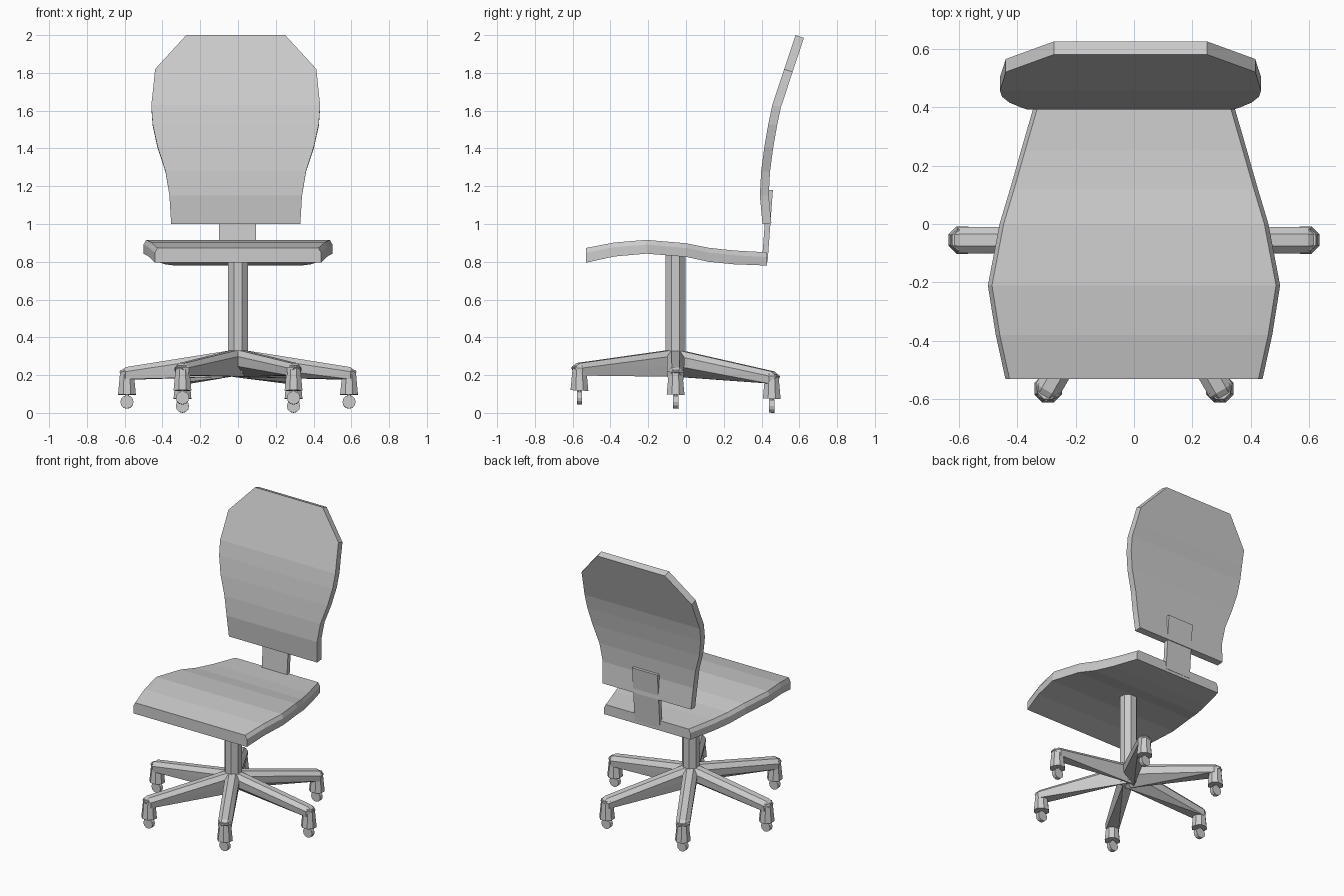
import bpy, bmesh, math
from mathutils import Matrix, Vector

old = bpy.data.objects.get("Cube")
if old:
    bpy.data.objects.remove(old)

GREY = (0.6, 0.6, 0.6, 1)
mat = bpy.data.materials.new("light grey")
mat.use_nodes = True
mat.diffuse_color = GREY
mat.node_tree.nodes["Principled BSDF"].inputs["Base Color"].default_value = GREY


def finish(bm, name):
    bmesh.ops.recalc_face_normals(bm, faces=bm.faces)
    mesh = bpy.data.meshes.new(name)
    bm.to_mesh(mesh)
    bm.free()
    mesh.materials.append(mat)
    obj = bpy.data.objects.new(name, mesh)
    bpy.context.collection.objects.link(obj)
    return obj


def loft(name, rings):
    """Skin closed rings of equal length and cap both ends."""
    bm = bmesh.new()
    rows = [[bm.verts.new(p) for p in ring] for ring in rings]
    n = len(rows[0])
    for a, b in zip(rows, rows[1:]):
        for i in range(n):
            j = (i + 1) % n
            bm.faces.new((a[i], a[j], b[j], b[i]))
    bm.faces.new(rows[0])
    bm.faces.new(rows[-1])
    return finish(bm, name)


def frustum(name, x, y, z0, z1, r0, r1, sides=8):
    def ring(r, z):
        turns = [math.tau * (i + 0.5) / sides for i in range(sides)]
        return [(x + r * math.cos(a), y + r * math.sin(a), z) for a in turns]
    return loft(name, [ring(r0, z0), ring(r1, z1)])


# Seat: cross-sections along y with a chamfered upper rim
seat = [  # y, half width, top z, bottom z
    (-0.53, 0.44, 0.873, 0.795), (-0.38, 0.473, 0.902, 0.828),
    (-0.21, 0.50, 0.916, 0.843), (0.0, 0.46, 0.898, 0.826),
    (0.12, 0.424, 0.874, 0.80), (0.25, 0.387, 0.86, 0.787),
    (0.43, 0.335, 0.85, 0.78)]
loft("seat", [[(-w, y, b), (-w, y, t - 0.025), (-w + 0.014, y, t),
               (w - 0.014, y, t), (w, y, t - 0.025), (w, y, b)]
              for y, w, t, b in seat])

# Backrest: curved panel with a shaped outline
BACK_X = -0.012
back = [  # half width, front y, z
    (0.342, 0.405, 1.0), (0.351, 0.391, 1.15), (0.372, 0.398, 1.28),
    (0.414, 0.415, 1.41), (0.44, 0.436, 1.53), (0.447, 0.457, 1.63),
    (0.437, 0.487, 1.72), (0.427, 0.52, 1.82), (0.262, 0.58, 2.0)]
rings = []
for i, (w, y, z) in enumerate(back):
    lo, hi = back[max(i - 1, 0)], back[min(i + 1, len(back) - 1)]
    normal = Vector((hi[2] - lo[2], lo[1] - hi[1])).normalized() * 0.047
    yb, zb = y + normal.x, z + normal.y
    rings.append([(BACK_X - w, y, z), (BACK_X + w, y, z),
                  (BACK_X + w, yb, zb), (BACK_X - w, yb, zb)])
loft("backrest", rings)

# Support plate joining seat and backrest
loft("back_support", [[(-0.1, y, z), (0.096, y, z), (0.096, y + 0.03, z),
                       (-0.1, y + 0.03, z)]
                      for y, z in ((0.402, 0.80), (0.43, 1.18))])

# Column
BASE_Y = -0.055
frustum("column", 0, BASE_Y, 0.21, 0.85, 0.057, 0.057)


# Base: six legs with foot sockets and casters, pitched slightly
def leg(name, angle):
    def section(r, top, mid, low, half):
        return [(r, s * half * k, z) for s in (-1, 1)
                for k, z in ((0.45, top), (1, mid), (0.9, low))]
    points = section(0, 0.345, 0.315, 0.26, 0.047)
    points += section(0.595, 0.25, 0.225, 0.185, 0.045)
    points += [(0.628, -0.018, 0.225), (0.628, 0.018, 0.225), (0, 0.035, 0.2)]
    bm = bmesh.new()
    for p in points:
        bm.verts.new(p)
    hull = bmesh.ops.convex_hull(bm, input=bm.verts)
    spare = [v for v in hull["geom_interior"] if isinstance(v, bmesh.types.BMVert)]
    bmesh.ops.delete(bm, geom=spare, context="VERTS")
    turn = Matrix.Translation((0, BASE_Y, 0)) @ Matrix.Rotation(angle, 4, "Z")
    bmesh.ops.transform(bm, matrix=turn, verts=bm.verts)
    return finish(bm, name)


def caster_wheel(name, x, y):
    turns = [math.tau * i / 12 for i in range(12)]
    return loft(name, [[(x + 0.035 * math.cos(a), y + d, 0.066 + 0.035 * math.sin(a))
                        for a in turns] for d in (-0.014, 0.014)])


for i in range(6):
    angle = i * math.pi / 3
    x, y = 0.588 * math.cos(angle), BASE_Y + 0.588 * math.sin(angle)
    parts = [leg(f"leg_{i + 1}", angle),
             frustum(f"foot_socket_{i + 1}", x, y, 0.105, 0.235, 0.051, 0.038),
             frustum(f"caster_stem_{i + 1}", x, y, 0.085, 0.12, 0.012, 0.012),
             caster_wheel(f"caster_wheel_{i + 1}", x, y)]
    for part in parts:
        for v in part.data.vertices:
            v.co.z -= 0.043 * (v.co.y - BASE_Y)

# Set the lowest wheel exactly on the floor
low = min(v.co.z for o in bpy.data.objects if o.name.startswith("caster_wheel")
          for v in o.data.vertices)
for o in bpy.data.objects:
    if o.name.startswith(("leg_", "foot_", "caster_")):
        for v in o.data.vertices:
            v.co.z -= low
